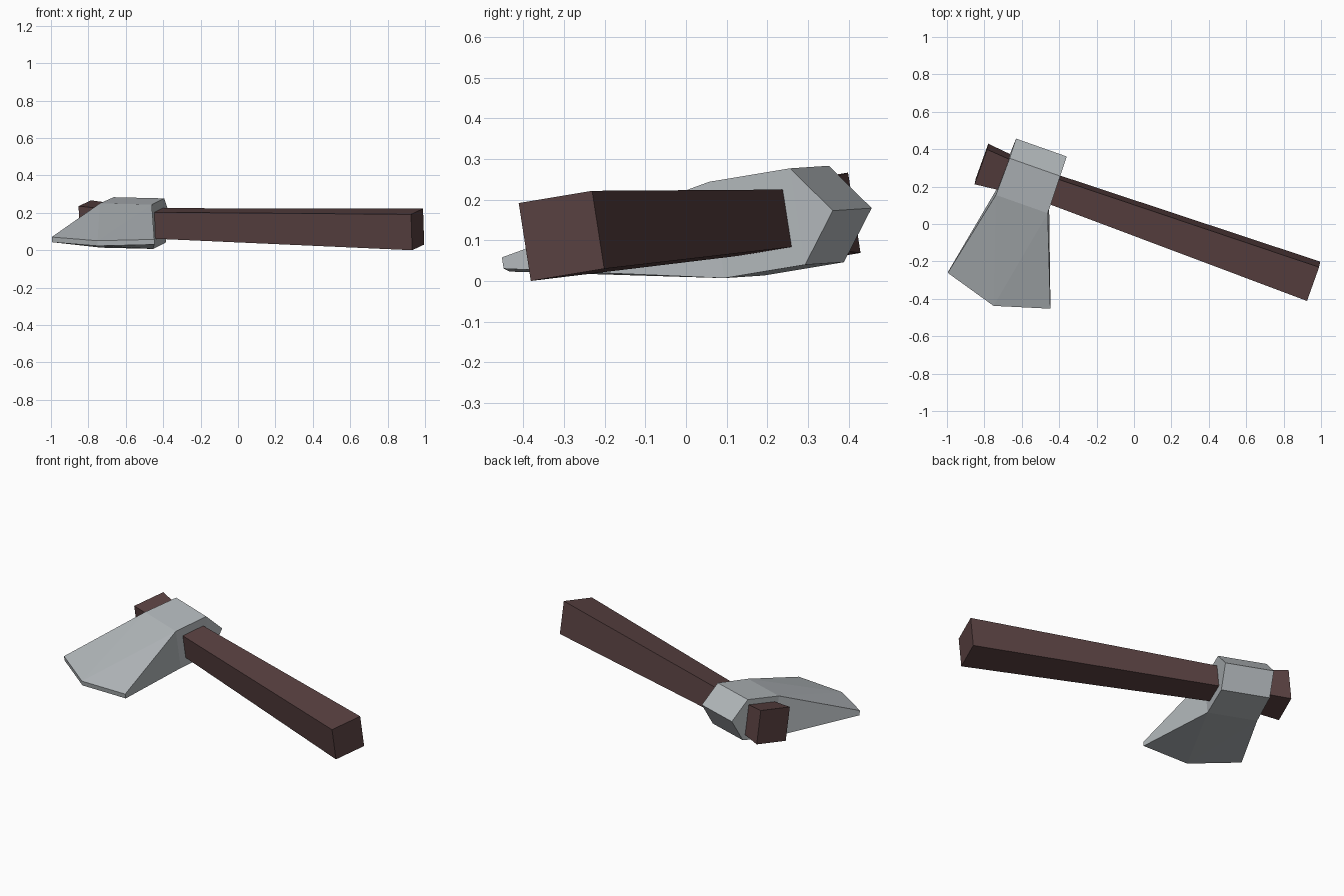
import bpy, bmesh
from mathutils import Vector, Matrix

if "Cube" in bpy.data.objects:
    bpy.data.objects.remove(bpy.data.objects["Cube"])

# Local frame: X along the handle, Y towards the poll, Z through the blade thickness
X = Vector((0.943, -0.333, -0.022)).normalized()
Y = Vector((0.335, 0.93, 0.155))
Y = (Y - X * Y.dot(X)).normalized()
Z = X.cross(Y)
FRAME = Matrix.Translation((-0.55, 0.227, 0.146)) @ Matrix((X, Y, Z)).transposed().to_4x4()


def material(name, rgb):
    m = bpy.data.materials.new(name)
    m.diffuse_color = (*rgb, 1)
    m.use_nodes = True
    m.node_tree.nodes["Principled BSDF"].inputs["Base Color"].default_value = m.diffuse_color
    return m


def make(name, bm, mat):
    bmesh.ops.recalc_face_normals(bm, faces=bm.faces)
    bm.transform(FRAME)
    me = bpy.data.meshes.new(name)
    bm.to_mesh(me)
    bm.free()
    me.materials.append(mat)
    ob = bpy.data.objects.new(name, me)
    bpy.context.collection.objects.link(ob)
    return ob


steel = material("grey steel", (0.45, 0.48, 0.50))
wood = material("dark brown wood", (0.10, 0.053, 0.053))

# Handle: square sections, narrowest inside the head, flared at both ends
bm = bmesh.new()
rings = [[bm.verts.new((a, sy * h, sz * h)) for sy, sz in ((-1, -1), (1, -1), (1, 1), (-1, 1))]
         for a, h in ((-0.282, 0.10), (0.05, 0.07), (1.602, 0.097))]
for r0, r1 in zip(rings, rings[1:]):
    for i in range(4):
        j = (i + 1) % 4
        bm.faces.new((r0[i], r0[j], r1[j], r1[i]))
bm.faces.new(rings[0])
bm.faces.new(rings[-1])
make("handle", bm, wood)

# Axe head: mirrored cheeks, thick at the eye, thin at the cutting edge
outline = [(0.134, 0.099, 0.12), (0.138, -0.113, 0.12), (0.325, -0.612, 0.014),
           (0.034, -0.70, 0.014), (-0.256, -0.614, 0.014), (-0.156, -0.113, 0.12),
           (-0.153, 0.099, 0.12)]
bm = bmesh.new()
sides = [[bm.verts.new((a, b, s * t)) for a, b, t in outline] for s in (1, -1)]
ridge = [bm.verts.new((a, 0.192, 0)) for a in (0.134, -0.153)]
for s in sides:
    for f in ((0, 1, 5, 6), (1, 3, 5), (1, 2, 3), (3, 4, 5)):
        bm.faces.new([s[i] for i in f])
    bm.faces.new((s[0], s[6], ridge[1], ridge[0]))       # sloped poll
for i in range(6):                                       # rim
    bm.faces.new((sides[0][i], sides[0][i + 1], sides[1][i + 1], sides[1][i]))
for i, r in ((0, ridge[0]), (6, ridge[1])):              # poll ends
    bm.faces.new((sides[0][i], sides[1][i], r))
make("axe_head", bm, steel)
